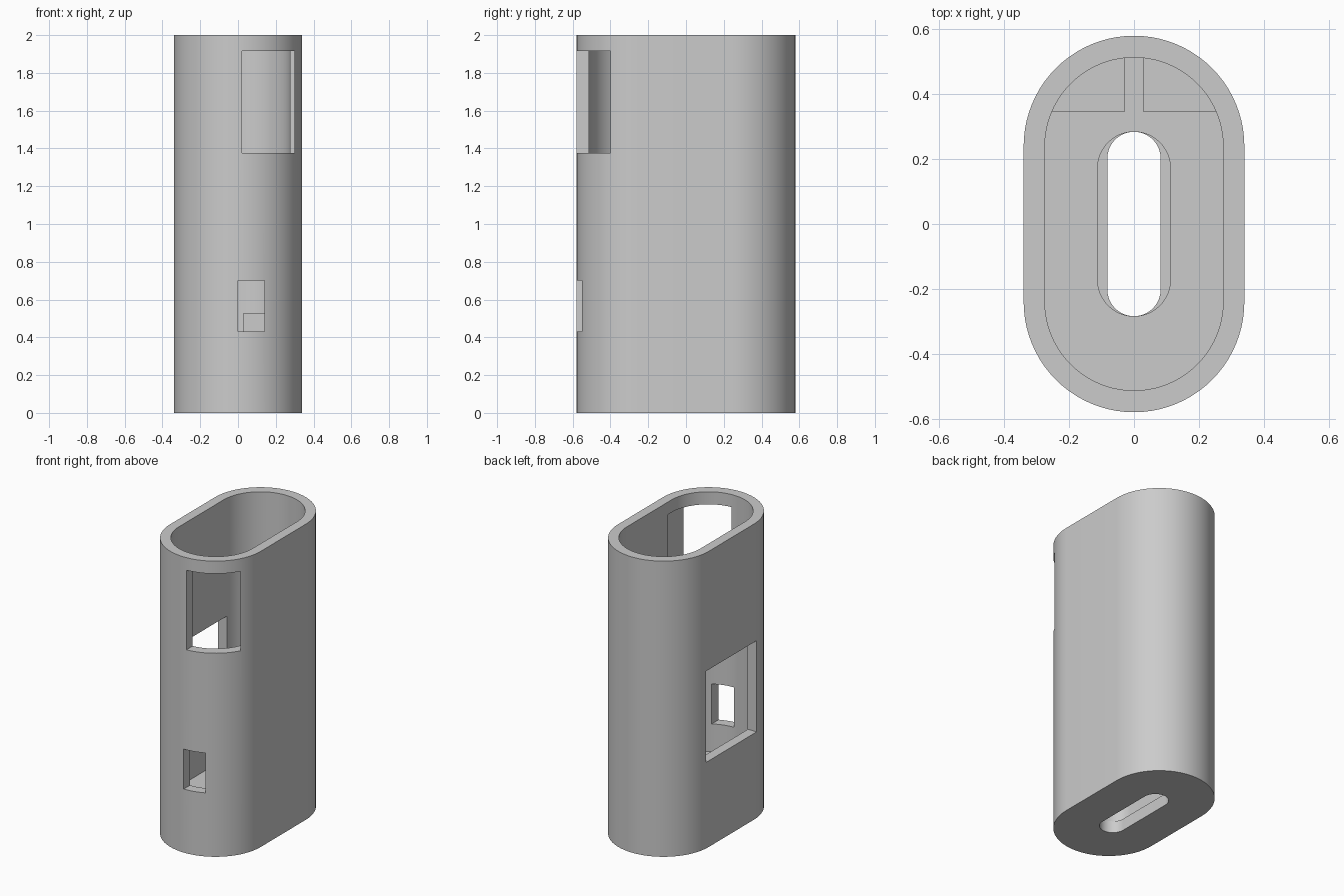
import bpy, bmesh, math

if "Cube" in bpy.data.objects:
    bpy.data.objects.remove(bpy.data.objects["Cube"])

grey = bpy.data.materials.new("plain grey")
grey.diffuse_color = (0.6, 0.6, 0.6, 1)
grey.use_nodes = True
grey.node_tree.nodes["Principled BSDF"].inputs["Base Color"].default_value = grey.diffuse_color


def finish(bm, name):
    bmesh.ops.recalc_face_normals(bm, faces=bm.faces)
    mesh = bpy.data.meshes.new(name)
    bm.to_mesh(mesh)
    bm.free()
    mesh.materials.append(grey)
    ob = bpy.data.objects.new(name, mesh)
    bpy.context.collection.objects.link(ob)
    return ob


def stadium(name, half_x, half_y, z0, z1, seg=40):
    """Upright prism with two straight sides and rounded ends."""
    bm = bmesh.new()
    straight = half_y - half_x
    ring = []
    for end, start in ((1, 0), (-1, math.pi)):
        for i in range(seg + 1):
            a = start + math.pi * i / seg
            ring.append(bm.verts.new((half_x * math.cos(a),
                                      half_x * math.sin(a) + end * straight, z0)))
    face = bm.faces.new(ring)
    top = bmesh.ops.extrude_face_region(bm, geom=[face])["geom"]
    bmesh.ops.translate(bm, vec=(0, 0, z1 - z0),
                        verts=[g for g in top if isinstance(g, bmesh.types.BMVert)])
    return finish(bm, name)


def box(name, x, y, z):
    bm = bmesh.new()
    bmesh.ops.create_cube(bm, size=1)
    for v in bm.verts:
        for k, (lo, hi) in enumerate((x, y, z)):
            v.co[k] = hi if v.co[k] > 0 else lo
    return finish(bm, name)


def boolean(ob, tool, operation="DIFFERENCE"):
    mod = ob.modifiers.new(tool.name, "BOOLEAN")
    mod.operation = operation
    mod.solver = "EXACT"
    mod.object = tool
    bpy.context.view_layer.objects.active = ob
    bpy.ops.object.modifier_apply(modifier=mod.name)
    bpy.data.objects.remove(tool, do_unlink=True)


# Outer body with its deep pocket
body = stadium("case_body", 0.34, 0.58, 0, 2)
cavity = stadium("cavity", 0.275, 0.513, 0.243, 2.2)

# Two support blocks at the back of the pocket stay standing
for side in (-1, 1):
    xs = sorted((side * 0.03, side * 0.5))
    boolean(cavity, box("support_block", xs, (0.345, 0.7), (0.1, 0.53)))
boolean(body, cavity)

# Stepped slot through the floor
boolean(body, stadium("slot_lower", 0.082, 0.284, -0.1, 0.1))
boolean(body, stadium("slot_upper", 0.112, 0.284, 0.08, 0.35))

# Front openings and the left side window
boolean(body, box("screen_opening", (0.02, 0.30), (-0.7, -0.2), (1.377, 1.915)))
boolean(body, box("port_opening", (0.0, 0.14), (-0.7, -0.4), (0.43, 0.70)))
boolean(body, box("side_window", (-0.5, -0.2), (-0.27, 0.27), (0.583, 1.2)))

# Smooth rounded walls, sharp rims
bpy.ops.object.select_all(action="DESELECT")
body.select_set(True)
bpy.context.view_layer.objects.active = body
bpy.ops.object.shade_smooth_by_angle(angle=math.radians(30))
